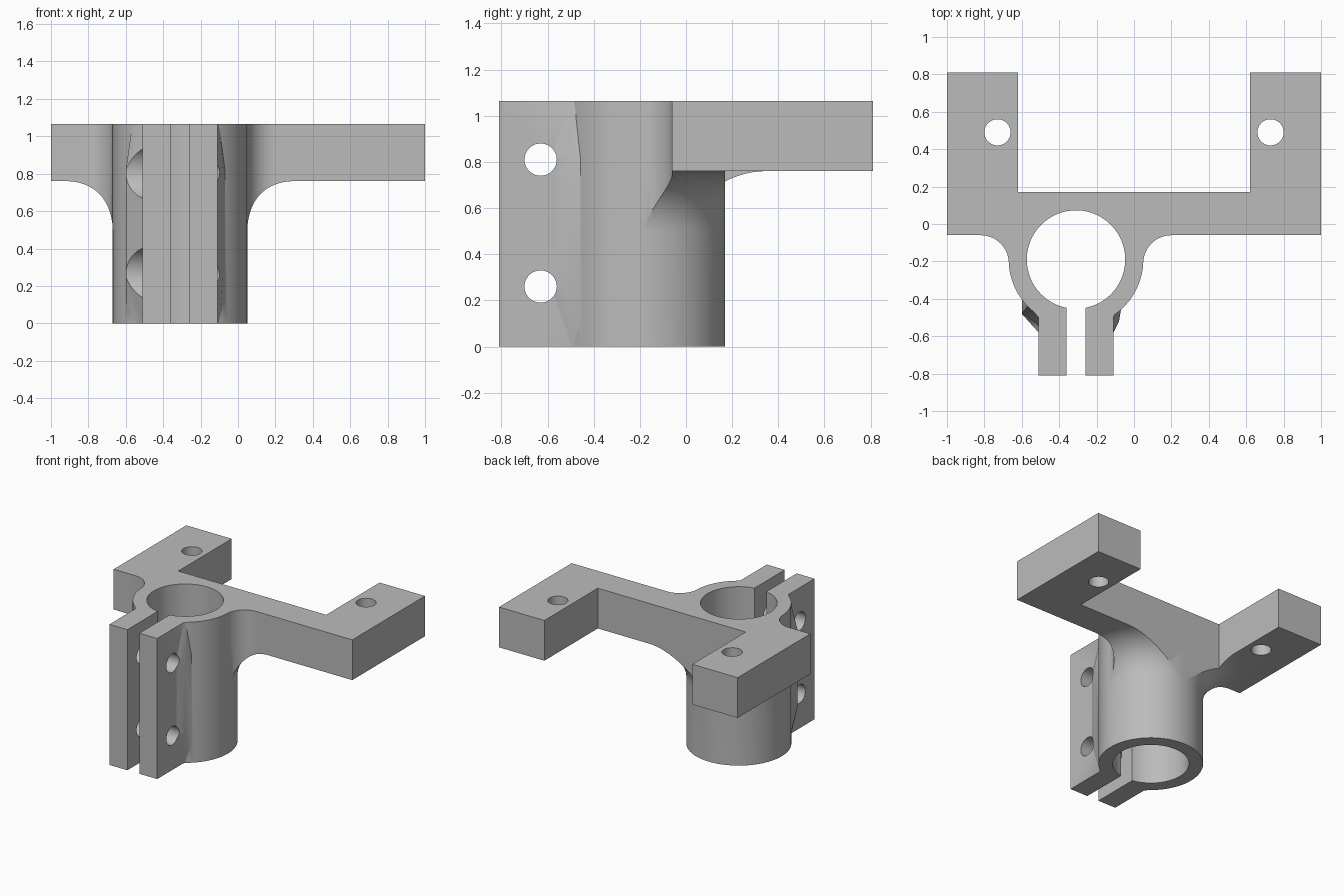
import bpy, bmesh
from math import sin, cos, pi, atan2, radians
from mathutils import Matrix, Vector

if "Cube" in bpy.data.objects:
    bpy.data.objects.remove(bpy.data.objects["Cube"], do_unlink=True)

HEIGHT, PLATE_Z = 1.065, 0.76
CX, CY = -0.31, -0.19            # clamp axis
R_OUT, R_BORE = 0.36, 0.263
FILLET, CORNER = 0.26, 0.15      # under-plate fillet, vertical corner fillet
FRONT, BACK = -0.06, 0.17        # crossbar faces
BOLT_Y, BOLT_Z = -0.63, (0.26, 0.81)

grey = bpy.data.materials.new("light grey")
grey.use_nodes = True
grey.diffuse_color = (0.5, 0.5, 0.5, 1)
grey.node_tree.nodes["Principled BSDF"].inputs["Base Color"].default_value = (0.5, 0.5, 0.5, 1)


def loft(name, rings):
    """Closed solid through rings with equal point counts."""
    bm = bmesh.new()
    loops = [[bm.verts.new(p) for p in ring] for ring in rings]
    for a, b in zip(loops, loops[1:]):
        n = len(a)
        for i in range(n):
            j = (i + 1) % n
            bm.faces.new((a[i], a[j], b[j], b[i]))
    bm.faces.new(loops[0][::-1])
    bm.faces.new(loops[-1])
    bmesh.ops.recalc_face_normals(bm, faces=bm.faces)
    mesh = bpy.data.meshes.new(name)
    bm.to_mesh(mesh)
    bm.free()
    mesh.materials.append(grey)
    ob = bpy.data.objects.new(name, mesh)
    bpy.context.scene.collection.objects.link(ob)
    return ob


def prism(name, points, z0, z1):
    return loft(name, [[(x, y, z) for x, y in points] for z in (z0, z1)])


def box(name, x0, x1, y0, y1, z0, z1):
    return prism(name, [(x0, y0), (x1, y0), (x1, y1), (x0, y1)], z0, z1)


def revolve(name, profile, cx, cy, n=96):
    return loft(name, [[(cx + r * cos(2 * pi * i / n), cy + r * sin(2 * pi * i / n), z)
                        for i in range(n)] for r, z in profile])


def bolt_cutter(name, r, x0, x1, z):
    ob = revolve(name, [(r, x0), (r, x1)], 0, 0, 48)
    ob.data.transform(Matrix.Translation((0, BOLT_Y, z)) @ Matrix.Rotation(pi / 2, 4, "Y"))
    return ob


def combine(target, other, operation):
    mod = target.modifiers.new(operation, "BOOLEAN")
    mod.operation, mod.solver, mod.object = operation, "EXACT", other
    bpy.context.view_layer.update()
    deps = bpy.context.evaluated_depsgraph_get()
    mesh = bpy.data.meshes.new_from_object(target.evaluated_get(deps))
    target.modifiers.clear()
    target.data = mesh
    bpy.data.objects.remove(other, do_unlink=True)


# Bracket outline with concave corners running into the clamp
dx = CX + ((R_OUT + CORNER) ** 2 - (FRONT - CORNER - CY) ** 2) ** 0.5 - CX
arc_cy = FRONT - CORNER
end = atan2(CY - arc_cy, -dx)
corner = []
for i in range(17):
    a = pi / 2 + (end - pi / 2) * i / 16
    corner.append((dx + CORNER * cos(a), arc_cy + CORNER * sin(a)))
outline = [(-1, FRONT)] + [(CX - x, y) for x, y in corner]
outline += [(CX + x, y) for x, y in reversed(corner)]
outline += [(1, FRONT), (1, 0.81), (0.62, 0.81), (0.62, BACK),
            (-0.62, BACK), (-0.62, 0.81), (-1, 0.81)]
body = prism("clamp_bracket", outline, PLATE_Z, HEIGHT)

# Flared fillet under the plate, trimmed to the bracket outline
arc = [(R_OUT + FILLET * (1 - cos(t * pi / 48)), PLATE_Z - FILLET * (1 - sin(t * pi / 48)))
       for t in range(25)]
flare = revolve("flare", [(R_OUT - 0.01, 0.45)] + arc + [(R_OUT + FILLET, 0.9)], CX, CY)
combine(flare, prism("flare_trim", outline, 0.4, 0.8), "INTERSECT")
combine(body, flare, "UNION")

# Clamp barrel and bolt ears
combine(body, revolve("barrel", [(R_OUT, 0), (R_OUT, HEIGHT)], CX, CY), "UNION")
combine(body, box("ears", -0.51, -0.11, -0.81, -0.42, 0, HEIGHT), "UNION")


# Tapered webs joining ears and barrel
def web(name, root, tip_end, tip_mid, ear_x, inner_x):
    rings = []
    for z, tip, y in ((0, tip_end, -0.5), (0.25, tip_mid, -0.58),
                      (0.82, tip_mid, -0.58), (HEIGHT, tip_end, -0.5)):
        rings.append([(*root, z), (*tip, z), (ear_x, y, z), (inner_x, y, z), (inner_x, -0.45, z)])
    return loft(name, rings)


combine(body, web("right_web", (-0.60, -0.36), (-0.565, -0.435), (-0.60, -0.48), -0.51, -0.47), "UNION")
combine(body, web("left_web", (-0.06, -0.40), (-0.10, -0.475), (-0.08, -0.52), -0.11, -0.15), "UNION")

# Bore, slot, bolt holes, head pockets and mounting holes
combine(body, revolve("bore", [(R_BORE, -0.1), (R_BORE, 1.2)], CX, CY), "DIFFERENCE")
combine(body, box("slot", -0.36, -0.26, -0.9, CY, -0.1, 1.2), "DIFFERENCE")
for z in BOLT_Z:
    combine(body, bolt_cutter("bolt_hole", 0.07, -0.8, 0.1, z), "DIFFERENCE")
    combine(body, bolt_cutter("head_pocket", 0.15, -0.8, -0.511, z), "DIFFERENCE")
for x in (-0.73, 0.73):
    combine(body, revolve("mount_hole", [(0.07, 0.6), (0.07, 1.2)], x, 0.49, 48), "DIFFERENCE")

bpy.ops.object.select_all(action="DESELECT")
body.select_set(True)
bpy.context.view_layer.objects.active = body
bpy.ops.object.shade_smooth_by_angle(angle=radians(30))
